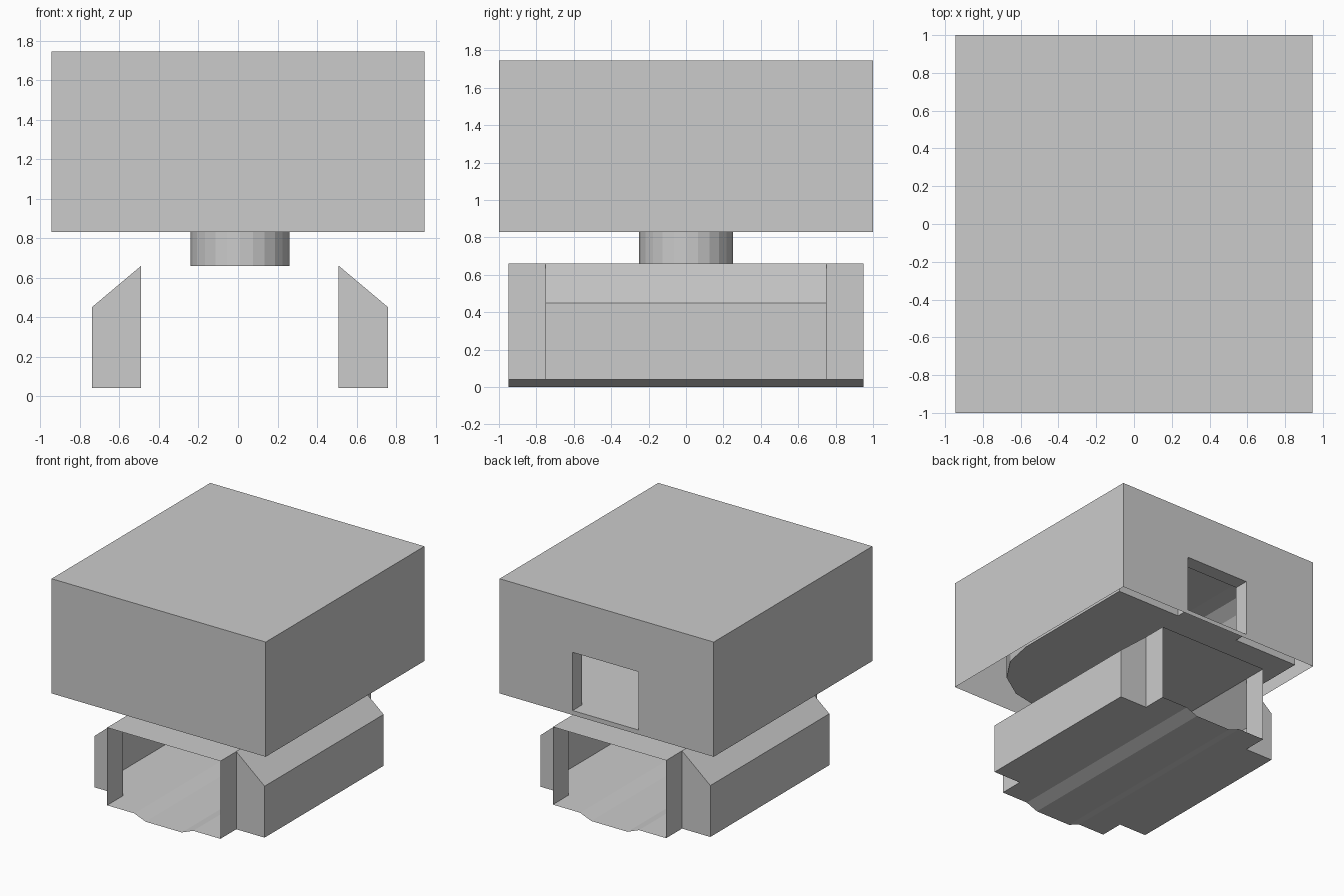
import bpy, bmesh
from math import sin, cos, pi, radians

if "Cube" in bpy.data.objects:
    bpy.data.objects.remove(bpy.data.objects["Cube"])

CX = 0.01  # inner parts sit slightly off the centre of the outer case


def make_object(name, faces):
    """Build an object from faces given as point lists, welding shared points."""
    bm = bmesh.new()
    for pts in faces:
        bm.faces.new([bm.verts.new(p) for p in pts])
    bmesh.ops.remove_doubles(bm, verts=bm.verts, dist=0.0005)
    bmesh.ops.recalc_face_normals(bm, faces=bm.faces)
    mesh = bpy.data.meshes.new(name)
    bm.to_mesh(mesh)
    bm.free()
    obj = bpy.data.objects.new(name, mesh)
    bpy.context.collection.objects.link(obj)
    return obj


def sleeve(profile, y0, y1):
    """Open tube: closed xz profile run along y."""
    return [[(a[0], y0, a[1]), (b[0], y0, b[1]), (b[0], y1, b[1]), (a[0], y1, a[1])]
            for a, b in zip(profile, profile[1:] + profile[:1])]


def mirrored(half):
    """Complete a right-hand profile with its left-hand copy, around CX."""
    return [(CX + x, z) for x, z in half] + [(CX - x, z) for x, z in reversed(half)]


# Lower body: open sleeve with a shallow keel and hollow side pods
keel = [(0.16, 0.0), (0.26, 0.04), (0.5, 0.04)]
narrow = mirrored(keel + [(0.5, 0.66)])
wide = mirrored(keel + [(0.75, 0.04), (0.75, 0.45), (0.5, 0.66)])
faces = sleeve(narrow, -0.95, -0.75) + sleeve(wide, -0.75, 0.75) + sleeve(narrow, 0.75, 0.95)
pod = [(0.5, 0.04), (0.75, 0.04), (0.75, 0.45), (0.5, 0.66)]
for y in (-0.75, 0.75):
    for s in (-1, 1):
        faces.append([(CX + s * x, y, z) for x, z in pod])
make_object("lower_body", faces)

# Neck post
bpy.ops.mesh.primitive_cylinder_add(vertices=24, radius=0.25, depth=0.206,
                                    location=(CX, 0, 0.763))
bpy.context.object.name = "neck"

# Outer case: open below, with a rectangular opening in the back wall
X, Y, Z0, Z1 = 0.945, 1.0, 0.83, 1.745
HX0, HX1, HZ0, HZ1 = CX - 0.29, CX + 0.29, 0.866, 1.33
BACK = 0.88
outer = [(-X, Z0), (X, Z0), (X, Z1), (-X, Z1)]
hole = [(HX0, HZ0), (HX1, HZ0), (HX1, HZ1), (HX0, HZ1)]
faces = [
    [(x, -Y, z) for x, z in outer],
    [(-X, -Y, Z1), (X, -Y, Z1), (X, Y, Z1), (-X, Y, Z1)],
]
for s in (-X, X):
    faces.append([(s, -Y, Z0), (s, Y, Z0), (s, Y, Z1), (s, -Y, Z1)])
for i in range(4):
    j = (i + 1) % 4
    faces.append([(p[0], Y, p[1]) for p in (outer[i], outer[j], hole[j], hole[i])])
make_object("outer_case", faces)

# Tunnel joining the back opening to the inner shell
make_object("back_tunnel", sleeve(hole, BACK, Y))

# Inner shell: flat back, rounded front corners and rounded top edges
def ring(inset, z):
    half_w, front, r = 0.875 - inset, -0.875 + inset, 0.65 - inset
    right = [(half_w, BACK)]
    for i in range(5):
        a = i * pi / 8
        right.append((half_w - r + r * cos(a), front + r - r * sin(a)))
    return ([(CX + x, y, z) for x, y in right]
            + [(CX - x, y, z) for x, y in reversed(right)])


R, TOP = 0.3, 1.62
rings = [ring(0, HZ0)]
for i in range(5):
    a = radians(22.5 * i)
    rings.append(ring(R * (1 - cos(a)), TOP - R + R * sin(a)))
faces = [rings[0], rings[-1]]
for lo, hi in zip(rings, rings[1:]):
    for i in range(len(lo) - 1):
        faces.append([lo[i], lo[i + 1], hi[i + 1], hi[i]])
faces.append([r[0] for r in rings] + [r[-1] for r in reversed(rings)]
             + [(x, BACK, z) for x, z in
                ((HX0, HZ0), (HX0, HZ1), (HX1, HZ1), (HX1, HZ0))])
make_object("inner_shell", faces)
